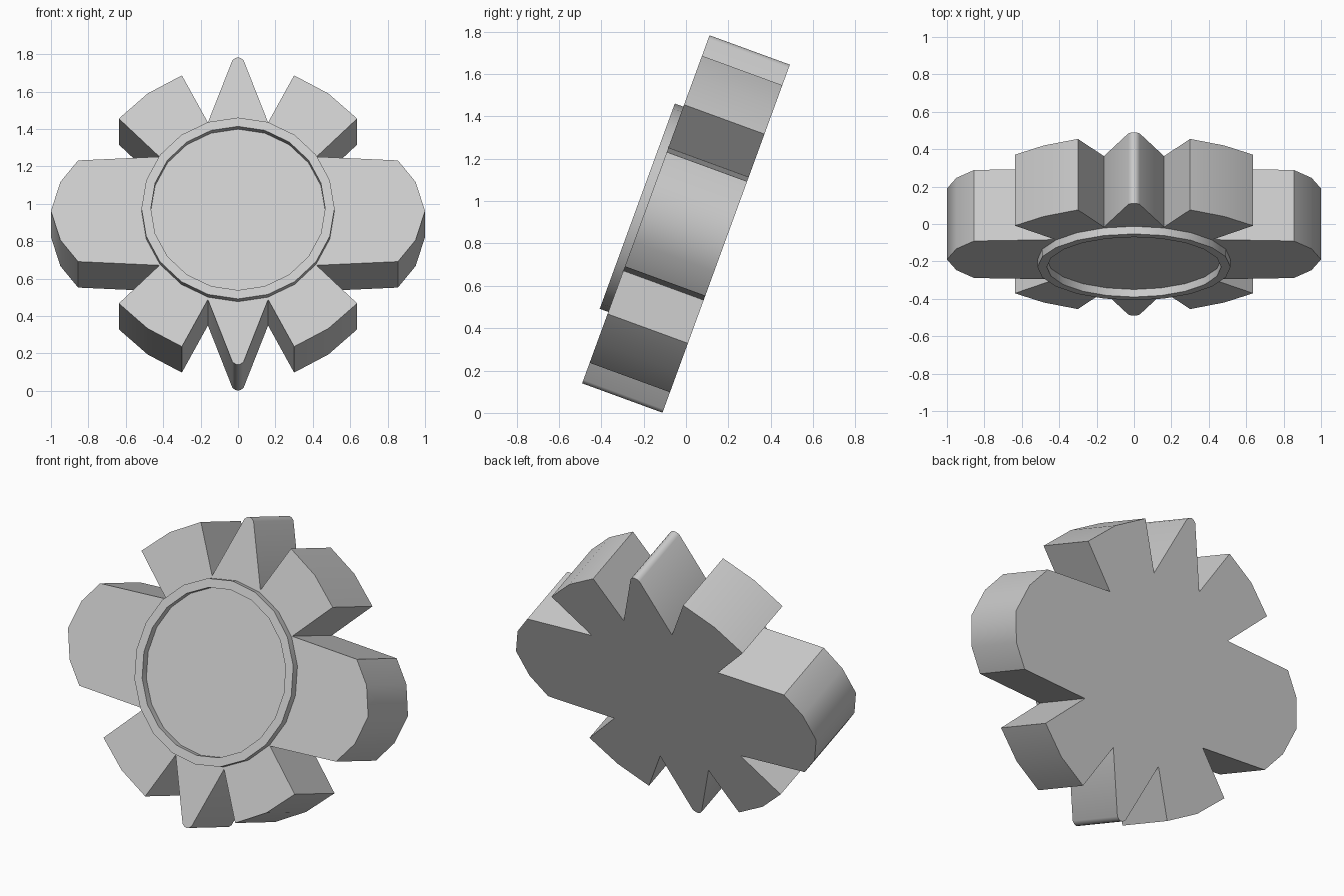
import bpy, bmesh
from math import radians, sin, cos, pi

if "Cube" in bpy.data.objects:
    bpy.data.objects.remove(bpy.data.objects["Cube"])

TILT = radians(-20.1)
CENTRE_Z = 0.892
HALF = 0.202          # half thickness of the body


def finish(name, bm):
    bmesh.ops.recalc_face_normals(bm, faces=bm.faces)
    mesh = bpy.data.meshes.new(name)
    bm.to_mesh(mesh)
    bm.free()
    obj = bpy.data.objects.new(name, mesh)
    bpy.context.collection.objects.link(obj)
    obj.location.z = CENTRE_Z
    obj.rotation_euler.x = TILT
    bpy.ops.object.select_all(action='DESELECT')
    obj.select_set(True)
    bpy.context.view_layer.objects.active = obj
    bpy.ops.object.shade_smooth_by_angle(angle=radians(35))
    return obj


def bridge(bm, a, b):
    n = len(a)
    for i in range(n):
        j = (i + 1) % n
        bm.faces.new((a[i], a[j], b[j], b[i]))


# toothed body: one quarter of the outline, mirrored twice
quarter = [(1.0, 0.0), (0.95, 0.165), (0.855, 0.288), (0.42, 0.309),
           (0.637, 0.526), (0.483, 0.669), (0.30, 0.772), (0.161, 0.504),
           (0.03, 0.858), (0.015, 0.871), (0.0, 0.875)]
upper = quarter + [(-x, z) for x, z in quarter[-2::-1]]
outline = upper + [(x, -z) for x, z in upper[-2:0:-1]]
bm = bmesh.new()
front = [bm.verts.new((x, -HALF, z)) for x, z in outline]
back = [bm.verts.new((x, HALF, z)) for x, z in outline]
bm.faces.new(front)
bm.faces.new(back)
bridge(bm, front, back)
finish("toothed_body", bm)

# raised rim around the centre of the front face
SIDES = 20
bm = bmesh.new()
section = [(0.516, -HALF + 0.01), (0.516, -HALF - 0.043),
           (0.466, -HALF - 0.043), (0.466, -HALF + 0.01)]
loops = [[bm.verts.new((r * cos(2 * pi * i / SIDES), y, r * sin(2 * pi * i / SIDES)))
          for i in range(SIDES)] for r, y in section]
for k in range(4):
    bridge(bm, loops[k], loops[(k + 1) % 4])
finish("front_rim", bm)
